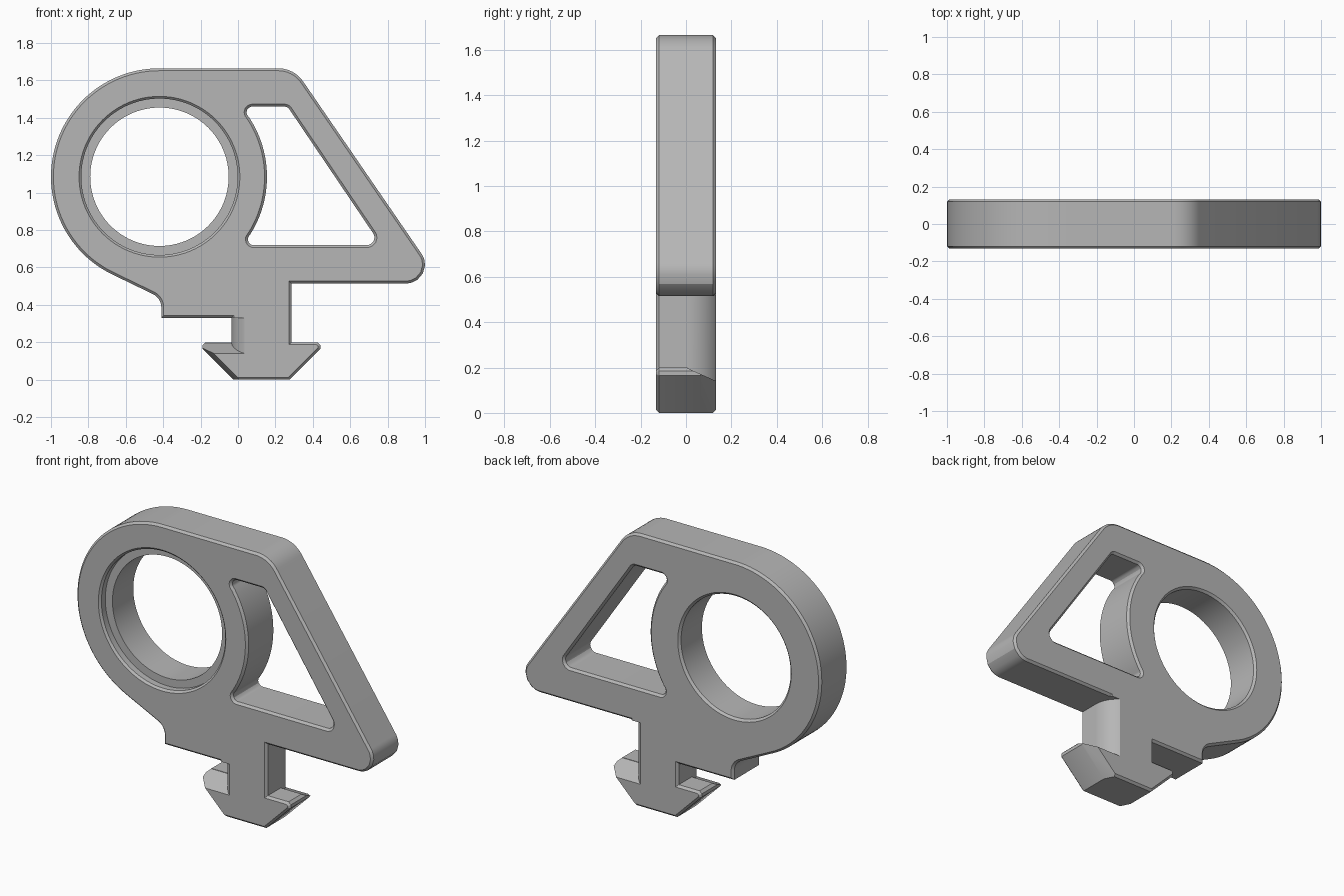
import bpy, bmesh, math
from mathutils import Vector, Matrix

cube = bpy.data.objects.get("Cube")
if cube:
    bpy.data.objects.remove(cube, do_unlink=True)

HALF = 0.132                      # half thickness
CH = 0.013                        # edge chamfer
RING = Vector((-0.42, 1.085))     # ring centre in x, z
STEM = 0.125                      # x of the stem axis
STEM_R = 0.16


def arc(centre, radius, start, end, steps):
    """Points along an arc, angles in degrees."""
    angles = [math.radians(start + (end - start) * i / steps) for i in range(steps + 1)]
    return [centre + radius * Vector((math.cos(a), math.sin(a))) for a in angles]


def rounded(corners, steps=8):
    """Closed outline from (x, z, fillet radius) corners."""
    out = []
    for i, (x, z, r) in enumerate(corners):
        p = Vector((x, z))
        if not r:
            out.append(p)
            continue
        u = (Vector(corners[i - 1][:2]) - p).normalized()
        v = (Vector(corners[(i + 1) % len(corners)][:2]) - p).normalized()
        half = u.angle(v) / 2
        mid = p + (u + v).normalized() * r / math.sin(half)
        a = p + u * r / math.tan(half) - mid
        b = p + v * r / math.tan(half) - mid
        for k in range(steps + 1):
            out.append(mid + a.lerp(b, k / steps).normalized() * r)
    return out


def offset(points, d):
    """Grow a counter-clockwise outline by d with mitred corners."""
    out = []
    for i, p in enumerate(points):
        e1 = (p - points[i - 1]).normalized()
        e2 = (points[(i + 1) % len(points)] - p).normalized()
        n1, n2 = Vector((e1.y, -e1.x)), Vector((e2.y, -e2.x))
        out.append(p + (n1 + n2) * d / (1 + n1.dot(n2)))
    return out


def loft(name, rings):
    """Closed solid through matching rings of 3D points."""
    bm = bmesh.new()
    rows = [[bm.verts.new(p) for p in ring] for ring in rings]
    n = len(rows[0])
    for lo, hi in zip(rows, rows[1:]):
        for i in range(n):
            bm.faces.new((lo[i], lo[(i + 1) % n], hi[(i + 1) % n], hi[i]))
    bm.faces.new(rows[0])
    bm.faces.new(rows[-1])
    bmesh.ops.recalc_face_normals(bm, faces=bm.faces)
    mesh = bpy.data.meshes.new(name)
    bm.to_mesh(mesh)
    bm.free()
    obj = bpy.data.objects.new(name, mesh)
    bpy.context.collection.objects.link(obj)
    return obj


def slab(name, points, levels):
    """Solid from an x, z outline with (y, offset) levels."""
    return loft(name, [[(p.x, y, p.y) for p in offset(points, d)] for y, d in levels])


def cut(target, cutter):
    cutter.hide_render = True
    mod = target.modifiers.new("cut", 'BOOLEAN')
    mod.operation = 'DIFFERENCE'
    mod.solver = 'EXACT'
    mod.object = cutter
    bpy.ops.object.select_all(action='DESELECT')
    bpy.context.view_layer.objects.active = target
    target.select_set(True)
    bpy.ops.object.modifier_apply(modifier=mod.name)
    bpy.data.objects.remove(cutter, do_unlink=True)


# Whole silhouette: foot, stem, arm, ring and lip
foot_half = [(STEM_R, 0.2), (0.3, 0.2), (0.315, 0.185), (0.315, 0.165), (0.15, 0)]
corners = [(-0.41, 0.33, 0), (STEM - STEM_R, 0.33, 0)]
corners += [(STEM - x, z, 0) for x, z in foot_half]
corners += [(STEM + x, z, 0) for x, z in reversed(foot_half)]
corners += [(STEM + STEM_R, 0.515, 0), (1.09, 0.515, 0.1), (0.30, 1.665, 0.16)]
corners += [(p.x, p.y, 0) for p in arc(RING, 0.58, 90, 244.5, 48)]
corners += [(-0.41, 0.436, 0.08)]
body = slab("mounting_bracket", rounded(corners),
            [(-HALF, -CH), (CH - HALF, 0), (HALF - CH, 0), (HALF, -CH)])

# Openings flare by the chamfer at both faces
flare = [(-HALF - 0.02, CH + 0.02), (CH - HALF, 0), (HALF - CH, 0), (HALF + 0.02, CH + 0.02)]
window = [(0.024, 0.72, 0.03), (0.765, 0.72, 0.04), (0.265, 1.46, 0.03), (0.016, 1.46, 0.03)]
window += [(p.x, p.y, 0) for p in arc(RING, 0.575, 33, -32, 24)]
cut(body, slab("window_cutter", rounded(window), flare))

circle = arc(RING, 0.37, 0, 360, 96)[:-1]
cut(body, slab("bore_cutter", circle, flare))
cut(body, slab("counterbore_cutter", circle,
               [(-HALF - 0.02, 0.08), (0.012 - HALF, 0.048), (0.05 - HALF, 0.048)]))

# Twist-in clearance: two opposite corners of the stem and foot
for turn, ceiling in ((0, 0.515), (math.pi, 0.33)):
    place = Matrix.Translation((STEM, 0, 0)) @ Matrix.Rotation(turn, 4, 'Z')

    plan = arc(Vector((0, 0)), STEM_R, 2, 58, 14)
    plan += [Vector((0.07, 0.2)), Vector((0.5, 0.2)), Vector((0.5, plan[0].y))]
    floor = [place @ Vector((p.x, p.y, 0.2 - 0.45 * p.y)) for p in plan]
    roof = [place @ Vector((p.x, p.y, ceiling)) for p in plan]
    cut(body, loft("stem_cutter", [floor, roof]))

    wedge = []
    for z in (-0.05, 0.25):
        edge = 0.15 + z
        tri = ((edge + 0.035, -0.01), (edge + 0.2, 0.2), (edge - 0.07, 0.2))
        wedge.append([place @ Vector((x, y, z)) for x, y in tri])
    cut(body, loft("foot_cutter", wedge))

# Colour and shading
grey = bpy.data.materials.new("plain_grey")
grey.use_nodes = True
colour = (0.47, 0.47, 0.47, 1)
grey.diffuse_color = colour
grey.node_tree.nodes["Principled BSDF"].inputs["Base Color"].default_value = colour
body.data.materials.clear()
body.data.materials.append(grey)
for poly in body.data.polygons:
    poly.material_index = 0
bpy.ops.object.select_all(action='DESELECT')
bpy.context.view_layer.objects.active = body
body.select_set(True)
bpy.ops.object.shade_smooth_by_angle(angle=math.radians(25))
